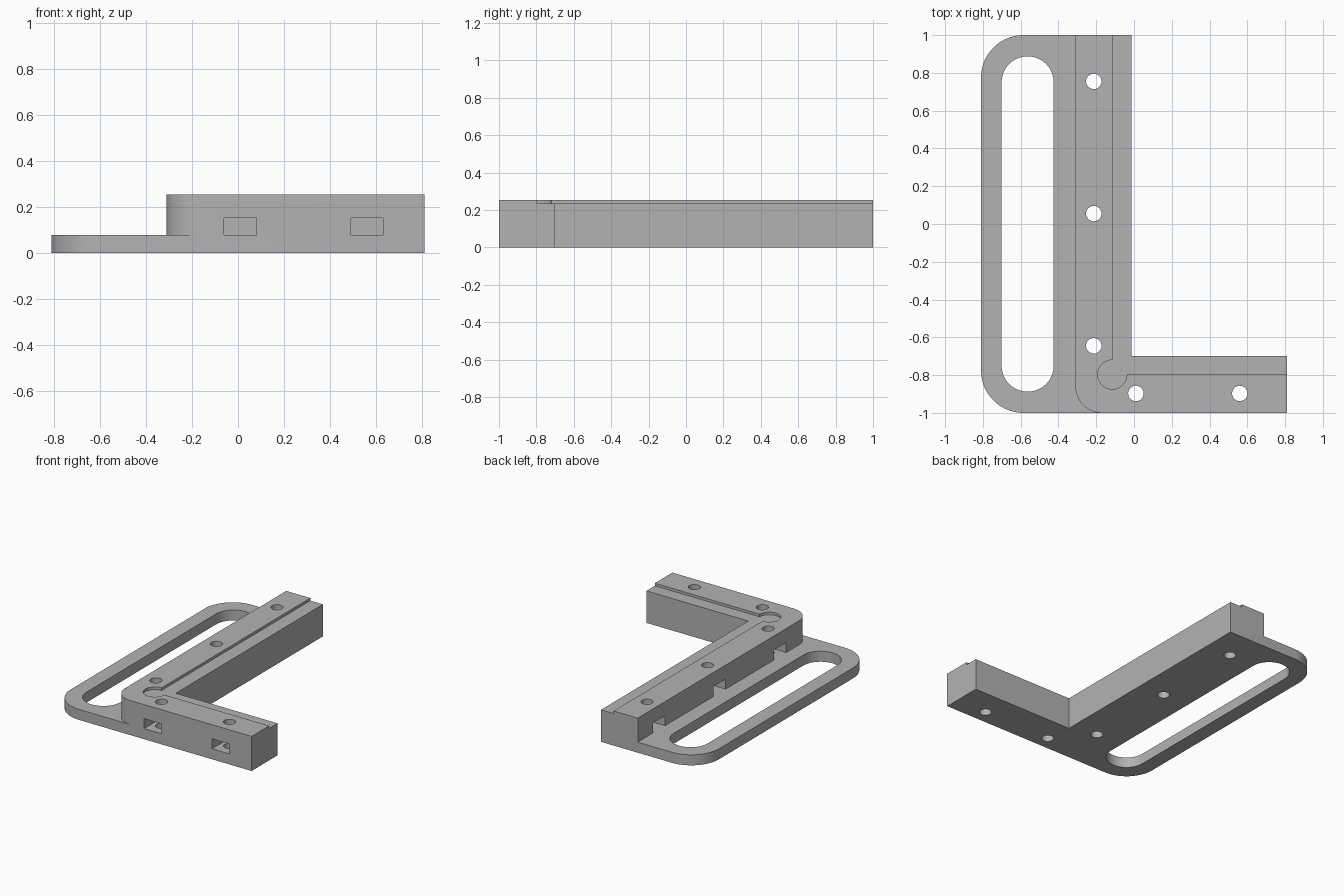
import bpy, bmesh
from math import radians, cos, sin

if "Cube" in bpy.data.objects:
    bpy.data.objects.remove(bpy.data.objects["Cube"], do_unlink=True)

grey = bpy.data.materials.new("Plain grey")
grey.use_nodes = True
grey.diffuse_color = (0.45, 0.45, 0.45, 1)
grey.node_tree.nodes["Principled BSDF"].inputs["Base Color"].default_value = (0.45, 0.45, 0.45, 1)

HEIGHT, PLATE, LEDGE, TOP = 0.253, 0.077, 0.234, 0.4
LEFT, RIGHT, RAIL, INNER_X, INNER_Y = -0.81, 0.81, -0.31, -0.013, -0.70


def arc(cx, cy, r, start, end, steps=20):
    angles = [radians(start + (end - start) * i / steps) for i in range(steps + 1)]
    return [(cx + r * cos(a), cy + r * sin(a)) for a in angles]


def prism(name, outline, z0, z1):
    """Extrude a flat outline between two heights."""
    bm = bmesh.new()
    face = bm.faces.new([bm.verts.new((x, y, z0)) for x, y in outline])
    moved = bmesh.ops.extrude_face_region(bm, geom=[face])["geom"]
    bmesh.ops.translate(bm, vec=(0, 0, z1 - z0),
                        verts=[v for v in moved if isinstance(v, bmesh.types.BMVert)])
    bmesh.ops.recalc_face_normals(bm, faces=bm.faces)
    mesh = bpy.data.meshes.new(name)
    bm.to_mesh(mesh)
    bm.free()
    mesh.materials.append(grey)
    obj = bpy.data.objects.new(name, mesh)
    bpy.context.collection.objects.link(obj)
    return obj


def box(x0, x1, y0, y1):
    return [(x0, y0), (x1, y0), (x1, y1), (x0, y1)]


# Whole footprint: handle plate with rounded outer corners plus the L-shaped rails
R = 0.225
footprint = (arc(LEFT + R, 1 - R, R, 90, 180) + arc(LEFT + R, R - 1, R, 180, 270)
             + [(RIGHT, -1), (RIGHT, INNER_Y), (INNER_X, INNER_Y), (INNER_X, 1)])
bracket = prism("corner_bracket", footprint, 0, HEIGHT)
cutters = []


def cut(name, outline, z0, z1):
    cutter = prism(name, outline, z0, z1)
    cutter.hide_render = True
    cutters.append(cutter)
    mod = bracket.modifiers.new(name, "BOOLEAN")
    mod.operation, mod.solver, mod.object = "DIFFERENCE", "EXACT", cutter


# Lower the handle plate, leaving a rounded corner on the rails
r = 0.14
cut("plate_step", [(-1, 1.1), (-1, -1.1), (RAIL + r, -1.1)]
    + arc(RAIL + r, r - 1, r, 270, 180) + [(RAIL, 1.1)], PLATE, TOP)

# Shallow ledge along the inside of both rails, with a round corner relief
cx, cy, rr = -0.115, -0.797, 0.077
cut("ledge", [(cx, 1.1)] + arc(cx, cy, rr, 90, 360, 40)
    + [(1, cy), (1, INNER_Y + 0.02), (0.1, INNER_Y + 0.02), (0.1, 1.1)], LEDGE, TOP)

# Long handle opening
s, sx, sy = 0.138, -0.563, 0.75
cut("handle_slot", arc(sx, sy, s, 0, 180) + arc(sx, -sy, s, 180, 360), -0.1, TOP)

# Screw holes with a nut pocket opening to the outside of each rail
N = 0.07
side_holes = [(-0.213, y) for y in (0.755, 0.055, -0.645)]
front_holes = [(x, -0.897) for x in (0.01, 0.56)]
for x, y in side_holes + front_holes:
    cut("screw_hole", arc(x, y, 0.041, 0, 345, 23), -0.1, TOP)
    pocket = (box(RAIL - 0.05, x + N, y - N, y + N) if (x, y) in side_holes
              else box(x - N, x + N, -1.1, y + N))
    cut("nut_pocket", pocket, PLATE, 0.15)

# Apply the cuts and tidy up
bpy.ops.object.select_all(action="DESELECT")
bracket.select_set(True)
bpy.context.view_layer.objects.active = bracket
for mod in list(bracket.modifiers):
    bpy.ops.object.modifier_apply(modifier=mod.name)
for cutter in cutters:
    bpy.data.objects.remove(cutter, do_unlink=True)
bpy.ops.object.shade_smooth_by_angle(angle=radians(30))
